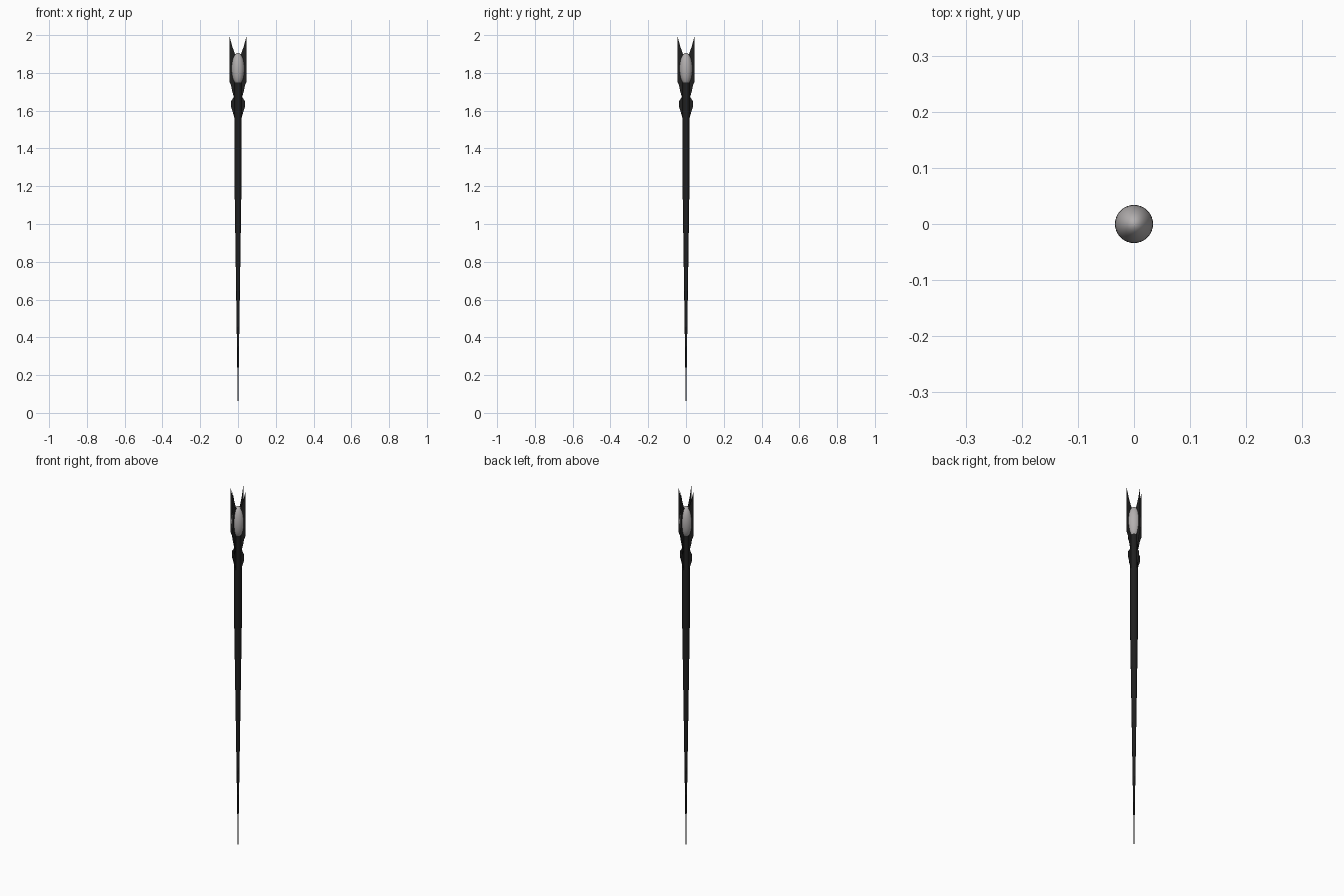
import bpy, bmesh, math
from mathutils import Matrix

if "Cube" in bpy.data.objects:
    bpy.data.objects.remove(bpy.data.objects["Cube"])


def material(name, rgb):
    m = bpy.data.materials.new(name)
    m.diffuse_color = (*rgb, 1)
    m.use_nodes = True
    m.node_tree.nodes["Principled BSDF"].inputs["Base Color"].default_value = m.diffuse_color
    return m


black = material("black_wood", (0.014, 0.014, 0.014))
grey = material("pale_grey_stone", (0.45, 0.43, 0.43))


def finish(name, bm, mat, smooth=False):
    me = bpy.data.meshes.new(name)
    bm.to_mesh(me)
    bm.free()
    me.materials.append(mat)
    ob = bpy.data.objects.new(name, me)
    bpy.context.collection.objects.link(ob)
    if smooth:
        bpy.context.view_layer.objects.active = ob
        ob.select_set(True)
        bpy.ops.object.shade_smooth_by_angle(angle=math.radians(40))
        ob.select_set(False)
    return ob


# Shaft: long point, then a straight rod up to the stone
bm = bmesh.new()
SIDES = 16
rings = []
for r, z in [(0.0004, 0), (0.019, 1.25), (0.019, 1.75)]:
    rings.append([bm.verts.new((r * math.cos(2 * math.pi * i / SIDES),
                                r * math.sin(2 * math.pi * i / SIDES), z))
                  for i in range(SIDES)])
for a, b in zip(rings, rings[1:]):
    for i in range(SIDES):
        j = (i + 1) % SIDES
        bm.faces.new((a[i], a[j], b[j], b[i]))
bm.faces.new(rings[0][::-1])
bm.faces.new(rings[-1])
finish("shaft", bm, black, True)

# Head: four flat fins crossing at the axis, with knob, neck and prong outline
outline = [(0, 1.56), (0.02, 1.565), (0.03, 1.60), (0.037, 1.62), (0.037, 1.65),
           (0.022, 1.672), (0.03, 1.70), (0.037, 1.735), (0.046, 1.755),
           (0.046, 2.0), (0.032, 1.945), (0.018, 1.905), (0, 1.88)]
for k, side in enumerate(("right", "back", "left", "front")):
    bm = bmesh.new()
    bm.faces.new([bm.verts.new((x, 0, z)) for x, z in outline])
    bmesh.ops.rotate(bm, verts=bm.verts, cent=(0, 0, 0),
                     matrix=Matrix.Rotation(k * math.pi / 2, 3, 'Z'))
    finish("head_fin_" + side, bm, black)

# Stone held between the prongs
bm = bmesh.new()
bmesh.ops.create_uvsphere(bm, u_segments=32, v_segments=16, radius=1)
bmesh.ops.scale(bm, vec=(0.034, 0.034, 0.084), verts=bm.verts)
bmesh.ops.translate(bm, vec=(0, 0, 1.822), verts=bm.verts)
finish("stone", bm, grey, True)
